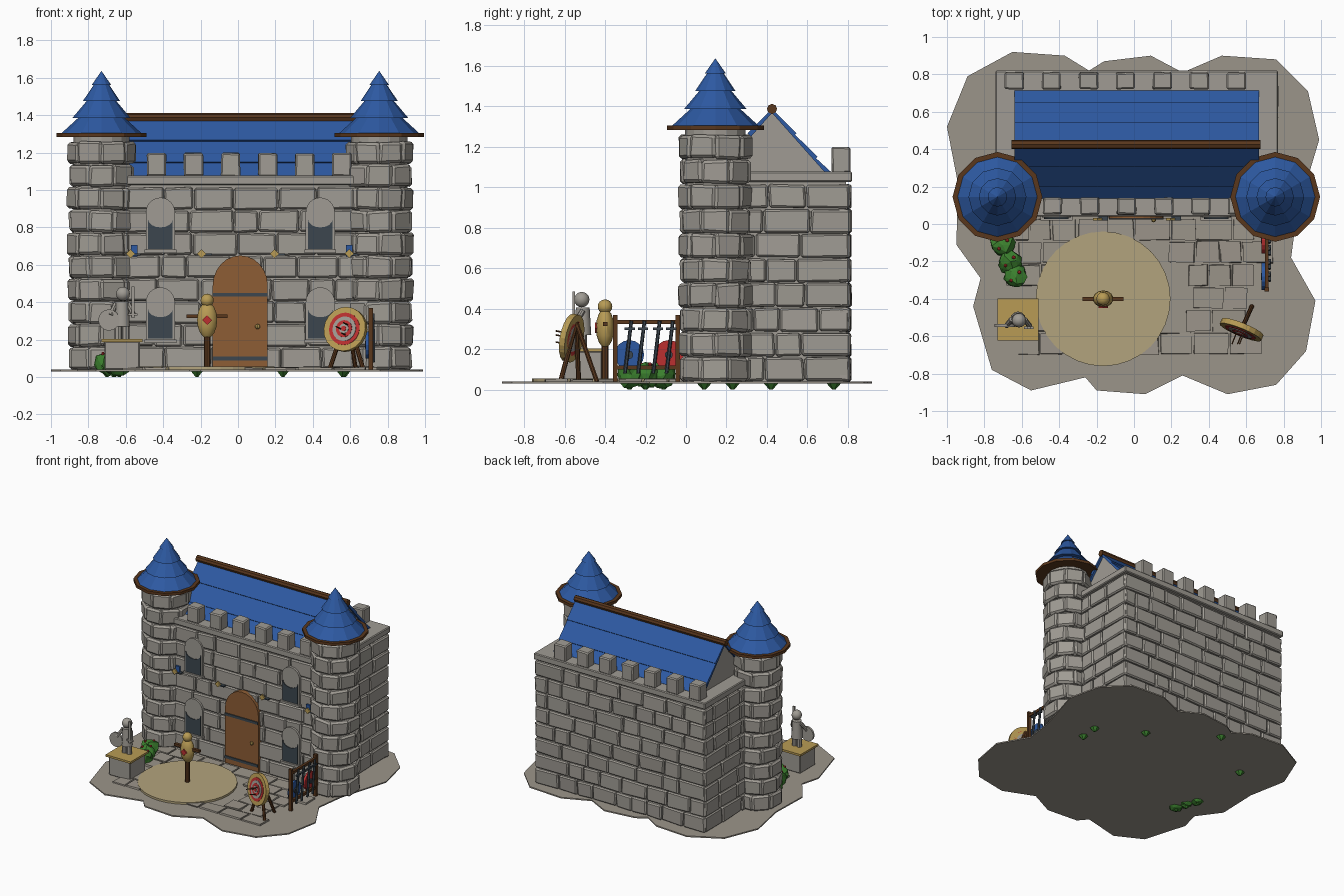
import bpy, bmesh, math, random
from mathutils import Vector, Matrix

random.seed(4)
if "Cube" in bpy.data.objects:
    bpy.data.objects.remove(bpy.data.objects["Cube"])


def material(name, *rgb):
    m = bpy.data.materials.new(name)
    m.use_nodes = True
    m.diffuse_color = (*rgb, 1)
    m.node_tree.nodes["Principled BSDF"].inputs["Base Color"].default_value = (*rgb, 1)
    return m


STONE = material("grey stone", .35, .33, .295)
EARTH = material("grey earth", .33, .30, .255)
BLUE = material("roof blue", .026, .10, .36)
WOOD = material("dark wood", .10, .038, .012)
DOOR = material("door wood", .27, .11, .035)
SAND = material("sand", .45, .37, .205)
GOLD = material("straw gold", .48, .33, .09)
GREEN = material("leaf green", .045, .22, .028)
RED = material("red", .50, .03, .03)
SLATE = material("dark slate", .045, .062, .078)

FRONT = lambda u, v, w: (u, w, v)
SIDE = lambda u, v, w: (w, u, v)
FLAT = lambda u, v, w: (u, v, w)


def build(name, mat, fill, bevel=0, smooth=False):
    bm = bmesh.new()
    fill(bm)
    bmesh.ops.recalc_face_normals(bm, faces=bm.faces)
    me = bpy.data.meshes.new(name)
    bm.to_mesh(me)
    bm.free()
    me.materials.append(mat)
    ob = bpy.data.objects.new(name, me)
    bpy.context.collection.objects.link(ob)
    if bevel:
        mod = ob.modifiers.new("bevel", "BEVEL")
        mod.width, mod.segments = bevel, 1
    if smooth:
        bpy.ops.object.select_all(action='DESELECT')
        ob.select_set(True)
        bpy.context.view_layer.objects.active = ob
        bpy.ops.object.shade_smooth_by_angle()
    return ob


def box(bm, c, s, frame=None, jitter=0):
    """Box of size s at c, optionally turned by a 3x3 frame and roughened."""
    vs = bmesh.ops.create_cube(bm, size=1)["verts"]
    for v in vs:
        p = Vector([v.co[i] * s[i] + random.uniform(-jitter, jitter) for i in range(3)])
        v.co = Vector(c) + (frame @ p if frame else p)


def rod(bm, p, q, r1, r2=None, n=8):
    p, q = Vector(p), Vector(q)
    m = Matrix.Translation((p + q) / 2) @ (q - p).to_track_quat('Z', 'Y').to_matrix().to_4x4()
    bmesh.ops.create_cone(bm, cap_ends=True, segments=n, radius1=r1,
                          radius2=r1 if r2 is None else r2, depth=(q - p).length, matrix=m)


def ball(bm, c, s, n=14):
    m = Matrix.Translation(c) @ Matrix.Diagonal((*s, 1))
    bmesh.ops.create_uvsphere(bm, u_segments=n, v_segments=n // 2 + 1, radius=1, matrix=m)


def prism(bm, pts, a, b, place):
    lo = [bm.verts.new(place(u, v, a)) for u, v in pts]
    hi = [bm.verts.new(place(u, v, b)) for u, v in pts]
    bm.faces.new(lo)
    bm.faces.new(hi)
    for i in range(len(pts)):
        j = (i + 1) % len(pts)
        bm.faces.new((lo[i], lo[j], hi[j], hi[i]))


def arch(x, half, z0, spring, top):
    curve = [(x + half * math.cos(a), spring + (top - spring) * math.sin(a))
             for a in [math.pi * i / 12 for i in range(13)]]
    return [(x - half, z0), (x + half, z0)] + curve


# Ground slab, sand ring and paving
outline = [(-.89, .79), (-.65, .92), (-.37, .9), (-.24, .82), (-.16, .87), (.09, .9), (.26, .81),
           (.47, .9), (.76, .88), (.93, .71), (.99, .45), (.87, .05), (.84, -.18), (.97, -.41),
           (.92, -.68), (.76, -.86), (.5, -.91), (.26, -.81), (.06, -.91), (-.2, -.89), (-.26, -.82),
           (-.55, -.89), (-.76, -.78), (-.86, -.44), (-.82, -.29), (-.95, -.11), (-.94, .21), (-1, .52)]
build("ground", EARTH, lambda bm: prism(bm, outline, .03, .04, FLAT))
build("training_ring", SAND, lambda bm: rod(bm, (-.165, -.4, .04), (-.165, -.4, .056), .36, n=32))


def paving(bm):
    for row in range(6):
        x, y = -.69 + .07 * (row % 2), -.03 - .122 * row
        while x < .6:
            w = random.uniform(.11, .2)
            c = x + w / 2
            if not (.04 < c < .24 and 0 < row < 5) and not (c < -.5 and row == 3):
                box(bm, (c, y, .043), (w - .012, .11, .014), jitter=.005)
            x += w


build("paving_stones", EARTH, paving)

# Main walls: core plus four faces of rough courses
COURSE, BASE = .122, .04
build("wall_core", STONE, lambda bm: box(bm, (.015, .43, .54), (1.46, .72, 1.0)))


def courses(bm, start, along, normal, length):
    along, normal = Vector(along), Vector(normal)
    frame = Matrix((along, normal, (0, 0, 1))).transposed()
    for row in range(8):
        u = 0
        while u < length:
            w = random.uniform(.13, .25)
            if length - u - w < .1:
                w = length - u
            c = Vector(start) + along * (u + w / 2) - normal * .03
            c.z = BASE + COURSE * (row + .5)
            box(bm, c, (w - .006, .065, COURSE - .007), frame, .005)
            u += w


for label, start, along, normal, length in (
        ("front", (-.6, .052, 0), (1, 0, 0), (0, -1, 0), 1.24),
        ("back", (-.735, .812, 0), (1, 0, 0), (0, 1, 0), 1.5),
        ("right", (-.735, .2, 0), (0, 1, 0), (-1, 0, 0), .61),
        ("left", (.765, .2, 0), (0, 1, 0), (1, 0, 0), .61)):
    build(label + "_wall_blocks", STONE,
          lambda bm: courses(bm, start, along, normal, length), .009)

# Coping and battlements
build("coping", STONE, lambda bm: box(bm, (.015, .43, 1.052), (1.51, .78, .05)), .006)


def battlements(bm):
    for y, x0, count in ((.095, -.435, 6), (.765, -.64, 7)):
        for i in range(count):
            box(bm, (x0 + .198 * i, y, 1.135), (.102, .09, .125), jitter=.003)


build("battlements", STONE, battlements, .008)

# Main roof: gable block, lapped strips on both slopes, ridge beam
build("gable", STONE, lambda bm: prism(bm, [(.15, 1.07), (.70, 1.07), (.425, 1.37)], -.625, .65, SIDE))


def roof(bm):
    steps = (0, .4, .77, 1)
    for s in (-1, 1):
        at = lambda t, h: (.425 + s * (.28 * t + h * .74), 1.385 - .315 * t + h * .67)
        for a, b in zip(steps, steps[1:]):
            prism(bm, [at(a, -.012), at(a, .002), at(b, .012), at(b, -.012)], -.64, .668, SIDE)


build("main_roof", BLUE, roof)
build("ridge_beam", WOOD, lambda bm: rod(bm, (-.655, .425, 1.387), (.675, .425, 1.387), .025))


# Towers with stepped conical roofs
def tower(label, x, y=.145):
    def blocks(bm):
        for row in range(10):
            for k in range(8):
                turn = math.tau * (k + .5 * (row % 2)) / 8
                frame = Matrix.Rotation(turn, 3, 'Z')
                c = Vector((x, y, BASE + COURSE * (row + .5))) + frame @ Vector((.137, 0, 0))
                box(bm, c, (.072, .138, COURSE - .006), frame, .006)

    def cone(bm):
        tiers = ((1.303, .215), (1.386, .155), (1.475, .10), (1.562, .052), (1.637, 0))
        for (z0, r0), (z1, r1) in zip(tiers, tiers[1:]):
            rod(bm, (x, y, z0), (x, y, z1), r0, r1 * .8, 12)

    build(label + "_tower_core", STONE, lambda bm: rod(bm, (x, y, .04), (x, y, 1.29), .15, n=16))
    build(label + "_tower_blocks", STONE, blocks, .014)
    build(label + "_tower_rim", WOOD, lambda bm: rod(bm, (x, y, 1.283), (x, y, 1.305), .24, n=12))
    build(label + "_tower_roof", BLUE, cone)


tower("right", -.73)
tower("left", .755)

# Door with straps and knob
build("door", DOOR, lambda bm: prism(bm, arch(.012, .147, .05, .49, .65), .03, .07, FRONT))


def straps(bm):
    for z in (.10, .44):
        box(bm, (.012, .028, z), (.29, .01, .02))


build("door_straps", SLATE, straps)
build("door_knob", GOLD, lambda bm: ball(bm, (.105, .022, .27), (.014,) * 3, 8))

# Arched windows with sagging-topped panes
spots = [(x, z) for x in (-.415, .44) for z in (.20, .68)]


def frames(bm):
    for x, z in spots:
        prism(bm, arch(x, .078, z, z + .2, z + .28), .034, .07, FRONT)
        box(bm, (x, .035, z - .008), (.17, .03, .018))


def panes(bm):
    for x, z in spots:
        top = [(x + .066 * math.cos(a), z + .165 - .045 * math.sin(a))
               for a in [math.pi * i / 8 for i in range(9)]]
        prism(bm, [(x - .066, z + .005), (x + .066, z + .005)] + top, .028, .036, FRONT)


build("window_frames", STONE, frames)
build("window_panes", SLATE, panes)


# Small wall ornaments
def diamond(bm, x, y, z, r):
    prism(bm, [(x - r, z), (x, z - r), (x + r, z), (x, z + r)], y, y + .012, FRONT)


ornaments = (-.575, -.195, .195, .595)
build("gold_ornaments", GOLD, lambda bm: [diamond(bm, x, .02, .66, .024) for x in ornaments])
build("blue_ornaments", BLUE,
      lambda bm: [box(bm, (x + .02 * s, .036, .675), (.035, .014, .06)) for x, s in ((-.575, 1), (.595, 0))])
build("ornament_brackets", SLATE, lambda bm: [box(bm, (x + .03, .035, .655), (.05, .03, .01)) for x in ornaments])

# Statue on its pedestal
build("pedestal", STONE, lambda bm: box(bm, (-.62, -.51, .115), (.19, .19, .15)), .006)
build("pedestal_cap", GOLD, lambda bm: box(bm, (-.62, -.51, .196), (.22, .225, .016)))


def statue(bm):
    for s in (-1, 1):
        rod(bm, (-.62 + .02 * s, -.51, .2), (-.62 + .02 * s, -.51, .3), .02)
        rod(bm, (-.62 + .035 * s, -.51, .39), (-.62 + .062 * s, -.545, .33), .014)
    rod(bm, (-.62, -.51, .27), (-.62, -.51, .405), .042, .034, 12)
    ball(bm, (-.615, -.515, .445), (.038,) * 3)
    rod(bm, (-.69, -.55, .305), (-.69, -.535, .305), .057, n=16)
    box(bm, (-.562, -.555, .40), (.016, .012, .17))
    box(bm, (-.562, -.555, .335), (.05, .014, .012))


build("statue", STONE, statue, smooth=True)

# Training dummy
DX, DY = -.165, -.4


def dummy_frame(bm):
    rod(bm, (DX, DY, .04), (DX, DY, .25), .018)
    box(bm, (DX, DY, .325), (.22, .022, .02))


build("dummy_frame", WOOD, dummy_frame)
build("dummy_body", GOLD, lambda bm: ball(bm, (DX, DY, .305), (.055, .045, .097)), smooth=True)
build("dummy_head", GOLD, lambda bm: ball(bm, (DX, DY, .41), (.036,) * 3), smooth=True)
build("dummy_mark", RED, lambda bm: diamond(bm, DX, DY - .05, .305, .026))

# Archery target on a tripod
N = Vector((-.37, -.91, .18)).normalized()
C = Vector((.575, -.565, .255))
rings = ((GOLD, .12), (RED, .088), (STONE, .067), (RED, .046), (STONE, .027), (RED, .014))
for i, (mat, r) in enumerate(rings):
    build("target_ring_%d" % (i + 1), mat,
          lambda bm: rod(bm, C - N * .015, C + N * (.015 + .003 * i), r, n=20))


def target_legs(bm):
    for foot in ((.49, -.53, .04), (.67, -.62, .04), (.63, -.44, .04)):
        rod(bm, C - N * .025 + Vector((0, 0, .08)), foot, .012)
    for dx, dz in ((.02, .02), (-.02, .0), (.01, -.035)):
        p = C + Vector((dx, 0, dz))
        rod(bm, p, p + N * .085, .004, n=6)


build("target_legs_and_arrows", WOOD, target_legs)


# Weapon rack
def rack(bm):
    for y in (-.35, -.04):
        box(bm, (.71, y, .205), (.026, .022, .33))
    for z in (.11, .335):
        box(bm, (.71, -.195, z), (.02, .31, .02))


def weapons(bm):
    for y in (-.29, -.225, -.15, -.085):
        rod(bm, (.725, y - .012, .08), (.722, y + .02, .34), .009, n=6)
        box(bm, (.725, y + .012, .30), (.016, .05, .012))


build("weapon_rack", WOOD, rack)
build("rack_weapons", SLATE, weapons)
for label, mat, y in (("blue_shield", BLUE, -.28), ("red_shield", RED, -.085)):
    build(label, mat, lambda bm: rod(bm, (.683, y, .172), (.70, y, .172), .073, n=16))
    build(label + "_boss", SLATE, lambda bm: rod(bm, (.678, y, .172), (.708, y, .172), .02, n=10))


# Bushes with blossoms, and roots below the ground
bushes = ((-.70, -.11), (-.665, -.2), (-.635, -.28))


def bush(bm):
    for x, y in bushes:
        bmesh.ops.create_icosphere(bm, subdivisions=2, radius=.064, matrix=Matrix.Translation((x, y, .072)))
    for v in bm.verts:
        v.co += Vector([random.uniform(-.009, .009) for _ in range(3)])
    for x, y in bushes + ((-.22, .73), (.24, .42), (.57, .23), (.56, .09), (-.66, .42)):
        rod(bm, (x, y, .036), (x, y, 0), .04, .008, 6)


build("bushes", GREEN, bush)
build("blossoms", RED, lambda bm: [ball(bm, (x + dx, y + dx, .125), (.01,) * 3, 6)
                                   for x, y in bushes for dx in (-.022, .022)])
